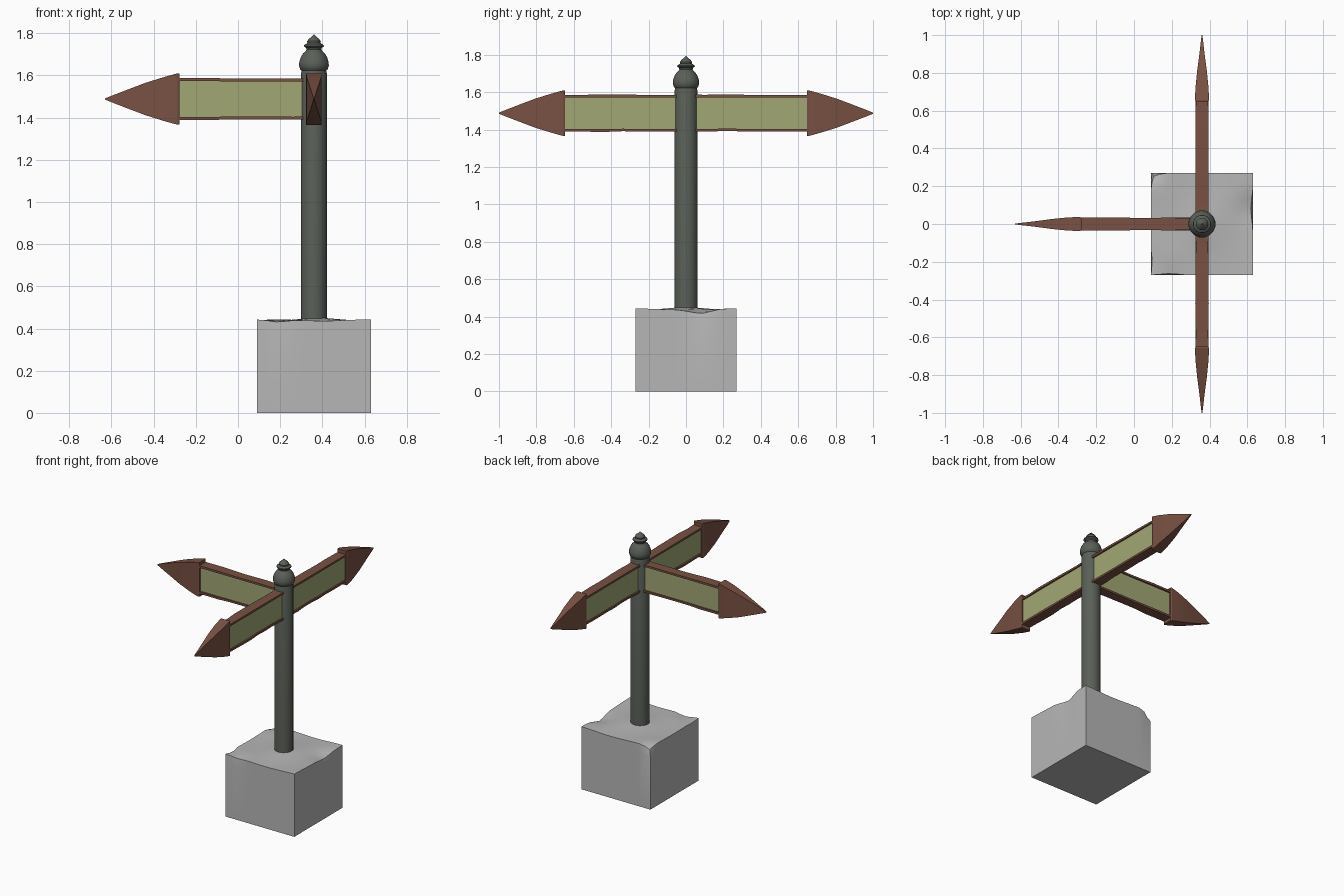
import bpy, bmesh, math, random
from mathutils import Matrix, Vector

if "Cube" in bpy.data.objects:
    bpy.data.objects.remove(bpy.data.objects["Cube"])

random.seed(4)
PX = 0.36      # post position in x
ZC = 1.488     # height of the arm centre line


def mat(name, rgb):
    m = bpy.data.materials.new(name)
    m.diffuse_color = (*rgb, 1)
    m.use_nodes = True
    m.node_tree.nodes["Principled BSDF"].inputs["Base Color"].default_value = m.diffuse_color
    return m


WOOD = mat("brown wood", (0.19, 0.082, 0.056))
GREEN = mat("pale green", (0.36, 0.39, 0.175))
METAL = mat("grey green metal", (0.102, 0.115, 0.096))
STONE = mat("grey stone", (0.47, 0.47, 0.47))


def finish(bm, name, material, matrix=Matrix(), smooth=None):
    bmesh.ops.transform(bm, matrix=matrix, verts=bm.verts)
    bmesh.ops.recalc_face_normals(bm, faces=bm.faces)
    me = bpy.data.meshes.new(name)
    bm.to_mesh(me)
    bm.free()
    me.materials.append(material)
    ob = bpy.data.objects.new(name, me)
    bpy.context.collection.objects.link(ob)
    if smooth:
        bpy.ops.object.select_all(action='DESELECT')
        ob.select_set(True)
        bpy.context.view_layer.objects.active = ob
        bpy.ops.object.shade_smooth_by_angle(angle=math.radians(smooth))
    return ob


def loft(rings):
    """Skin a list of point rings and cap both ends."""
    bm = bmesh.new()
    vr = [[bm.verts.new(p) for p in r] for r in rings]
    n = len(vr[0])
    for a, b in zip(vr, vr[1:]):
        for i in range(n):
            j = (i + 1) % n
            bm.faces.new((a[i], a[j], b[j], b[i]))
    bm.faces.new(vr[0])
    bm.faces.new(vr[-1])
    return bm


def rect(x, t, z0, z1):
    return [(x, -t, z0), (x, t, z0), (x, t, z1), (x, -t, z1)]


def turned(name, profile, sides):
    rings = [[(r * math.cos(2 * math.pi * (i + .5) / sides),
               r * math.sin(2 * math.pi * (i + .5) / sides), z)
              for i in range(sides)] for r, z in profile]
    finish(loft(rings), name, METAL, Matrix.Translation((PX, 0, 0)), 35)


# post and turned finial
turned("post", [(0.062, 0.40), (0.062, 1.61), (0.056, 1.635)], 16)
turned("finial", [(0.05, 1.615), (0.066, 1.628), (0.072, 1.645), (0.071, 1.662),
                  (0.064, 1.685), (0.052, 1.705), (0.042, 1.713), (0.036, 1.722),
                  (0.038, 1.73), (0.048, 1.738), (0.047, 1.744), (0.032, 1.753),
                  (0.033, 1.762), (0.026, 1.772), (0.012, 1.783), (0.002, 1.793)], 16)


# sign arms: recessed panel, two worn rails and an arrow head
def arm(name, angle, length):
    place = Matrix.Translation((PX, 0, ZC)) @ Matrix.Rotation(angle, 4, 'Z')
    base = length - 0.352
    finish(loft([rect(0.02, 0.024, -0.09, 0.09), rect(base + 0.01, 0.024, -0.09, 0.09)]),
           name + "_panel", GREEN, place)
    for side, label in ((1, "top"), (-1, "bottom")):
        rings = []
        for i in range(9):
            x = 0.02 + (base + 0.01 - 0.02) * i / 8
            w = random.uniform(-0.002, 0.002)
            rings.append(rect(x, 0.034 + w, side * (0.084 + w / 2), side * (0.098 + w)))
        finish(loft(rings), f"{name}_{label}_rail", WOOD, place)
    sections = [(0, .121, .033), (.008, .122, .037), (.07, .105, .035), (.16, .077, .026),
                (.25, .043, .014), (.32, .016, .006), (.352, .003, .002)]
    finish(loft([rect(base + d, t, -h, h) for d, h, t in sections]),
           name + "_arrow_head", WOOD, place, 20)


arm("left_arm", math.pi, 0.99)
arm("front_arm", -math.pi / 2, 1.0)
arm("back_arm", math.pi / 2, 1.0)

# stone block with an uneven, chipped top
S, N = 0.27, 12
bm = bmesh.new()
bmesh.ops.create_grid(bm, x_segments=N, y_segments=N, size=S)
rim = [e for e in bm.edges if e.is_boundary]
top = list(bm.verts)
lower = rim
for z in (-0.06, -0.44):
    res = bmesh.ops.extrude_edge_only(bm, edges=lower)["geom"]
    for v in [g for g in res if isinstance(g, bmesh.types.BMVert)]:
        v.co.z = z
    lower = [g for g in res if isinstance(g, bmesh.types.BMEdge) and
             all(abs(v.co.z - z) < 1e-5 for v in g.verts)]
bmesh.ops.contextual_create(bm, geom=lower)
chips = [((-S, S), 0.07, 0.028), ((S, 0.08), 0.11, 0.022),
         ((-0.17, -S), 0.09, 0.014), ((-S, -0.2), 0.06, 0.012)]
for v in top:
    x, y = v.co.x, v.co.y
    v.co.z = 0.004 * math.sin(13 * x + 1) * math.cos(11 * y) + 0.008 * math.exp(-(x * x + y * y) / 0.01)
    for (cx, cy), r, depth in chips:
        k = max(0, 1 - math.hypot(x - cx, y - cy) / r)
        v.co.z -= depth * k
        v.co.x -= math.copysign(0.6 * depth * k, x) if abs(x) > S - 0.001 else 0
        v.co.y -= math.copysign(0.6 * depth * k, y) if abs(y) > S - 0.001 else 0
finish(bm, "stone_base", STONE, Matrix.Translation((PX, 0, 0.44)), 25)
